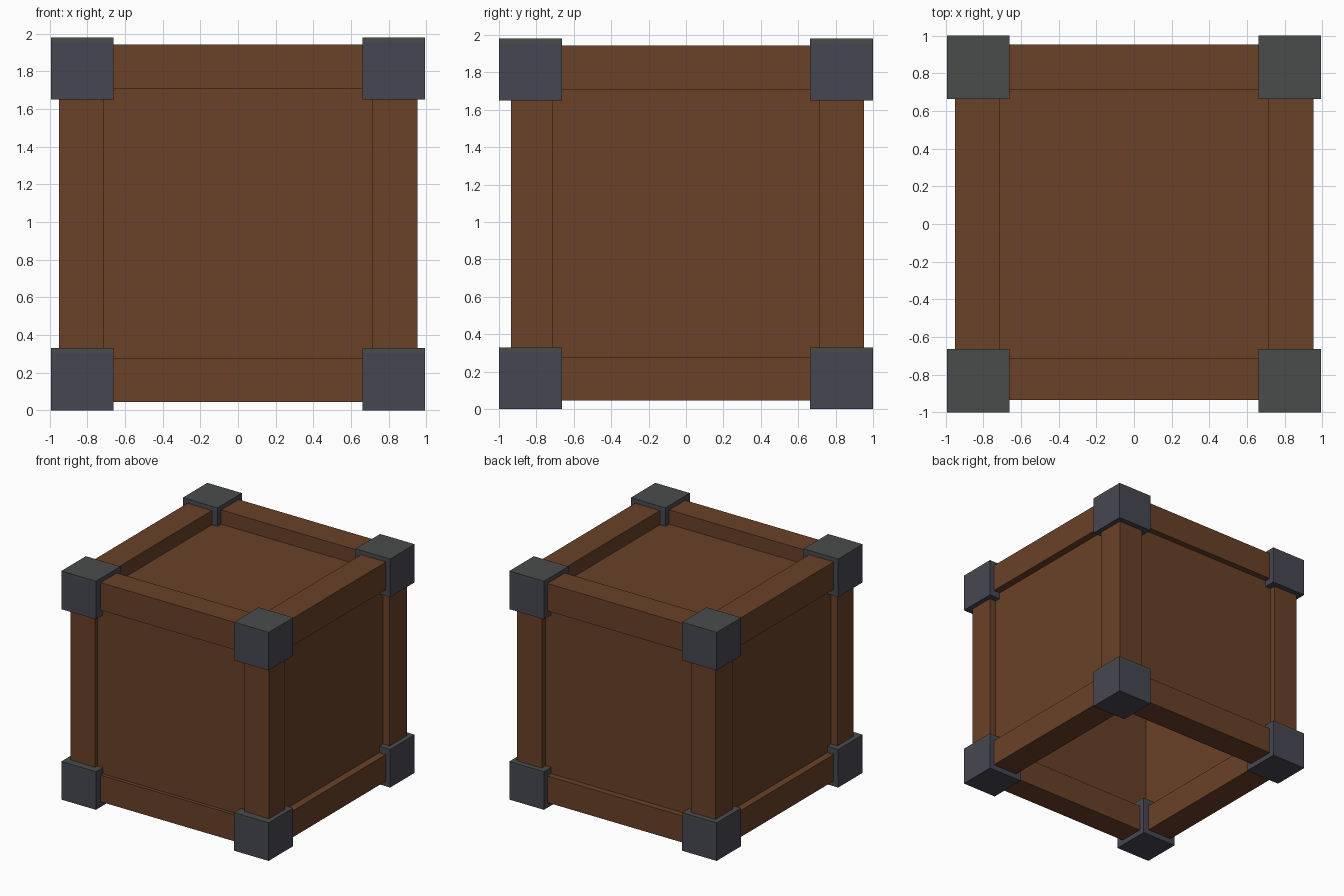
import bpy
import bmesh
from itertools import product, combinations
from mathutils import Vector

cube = bpy.data.objects.get("Cube")
if cube:
    bpy.data.objects.remove(cube, do_unlink=True)


def material(name, r, g, b):
    mat = bpy.data.materials.new(name)
    mat.use_nodes = True
    mat.diffuse_color = (r, g, b, 1)
    mat.node_tree.nodes["Principled BSDF"].inputs["Base Color"].default_value = (r, g, b, 1)
    return mat


WOOD = material("brown wood", .144, .053, .021)
CAP = material("green grey metal", .066, .073, .069)
STEEL = material("blue grey metal", .062, .062, .084)

CENTRE = Vector((0, 0, .99))
# Outward direction, outer beam face and outer panel face of each side
SIDES = {"right": ((1, 0, 0), .953, .89), "left": ((-1, 0, 0), .95, .89),
         "back": ((0, 1, 0), .953, .9), "front": ((0, -1, 0), .935, .905),
         "top": ((0, 0, 1), .953, .83), "bottom": ((0, 0, -1), .945, None)}
BEAM_INNER = .715
BEAM_REACH = .8
PANEL_REACH = .85
THICK = .02


def add_object(name, bm, materials):
    bmesh.ops.recalc_face_normals(bm, faces=bm.faces)
    mesh = bpy.data.meshes.new(name)
    for mat in materials:
        mesh.materials.append(mat)
    bm.to_mesh(mesh)
    bm.free()
    obj = bpy.data.objects.new(name, mesh)
    bpy.context.collection.objects.link(obj)


def box(bm, low, high):
    bmesh.ops.create_cube(bm, size=1)
    for v in bm.verts:
        v.co = Vector([lo + (c + .5) * (hi - lo) for c, lo, hi in zip(v.co, low, high)])


def beam(name, a, b):
    """Beam along the edge between sides a and b, hollow behind the panels."""
    (da, oa, pa), (db, ob, pb) = SIDES[a], SIDES[b]
    da, db = Vector(da), Vector(db)
    if "bottom" in (a, b):
        profile = [(BEAM_INNER, BEAM_INNER), (oa, BEAM_INNER), (oa, ob), (BEAM_INNER, ob)]
    else:
        ia, ib = pa - THICK, pb - THICK
        profile = [(ia, BEAM_INNER), (oa, BEAM_INNER), (oa, ob),
                   (BEAM_INNER, ob), (BEAM_INNER, ib), (ia, ib)]
    along = da.cross(db)
    bm = bmesh.new()
    face = bm.faces.new([bm.verts.new(CENTRE + da * u + db * v - along * BEAM_REACH)
                         for u, v in profile])
    swept = bmesh.ops.extrude_face_region(bm, geom=[face], use_keep_orig=True)
    verts = [g for g in swept["geom"] if isinstance(g, bmesh.types.BMVert)]
    bmesh.ops.translate(bm, verts=verts, vec=along * 2 * BEAM_REACH)
    add_object(name, bm, [WOOD])


# Twelve frame beams, one along each edge of the crate
for a, b in combinations(SIDES, 2):
    if Vector(SIDES[a][0]).dot(Vector(SIDES[b][0])) == 0:
        beam(f"{a}_{b}_beam", a, b)

# Recessed panels on the sides and top; the underside is open
for side, (d, _, outer) in SIDES.items():
    if outer is None:
        continue
    low = [outer - THICK if s > 0 else -outer if s < 0 else -PANEL_REACH for s in d]
    high = [outer if s > 0 else THICK - outer if s < 0 else PANEL_REACH for s in d]
    if side != "top":
        # Side panels reach up to the top panel and meet at the corners
        low = [max(lo, -.88) if s == 0 and i == 2 else lo for i, (lo, s) in enumerate(zip(low, d))]
        high[2] = SIDES["top"][2]
    bm = bmesh.new()
    box(bm, Vector(low) + CENTRE, Vector(high) + CENTRE)
    add_object(f"{side}_panel", bm, [WOOD])

# Eight metal corner blocks with a green grey cap and upper rim
for sx, sy, sz in product((-1, 1), repeat=3):
    mid = Vector((sx * .828, sy * .832, sz * .825)) + CENTRE
    half = Vector((.166, .168, .165))
    rim = mid.z + half.z - .025
    bm = bmesh.new()
    box(bm, mid - half, mid + half)
    bmesh.ops.bisect_plane(bm, geom=bm.verts[:] + bm.edges[:] + bm.faces[:],
                           plane_co=(0, 0, rim), plane_no=(0, 0, 1))
    for f in bm.faces:
        f.material_index = 0 if f.calc_center_median().z > rim else 1
    name = "_".join(("top" if sz > 0 else "bottom", "back" if sy > 0 else "front",
                     "left" if sx > 0 else "right", "corner"))
    add_object(name, bm, [CAP, STEEL])
